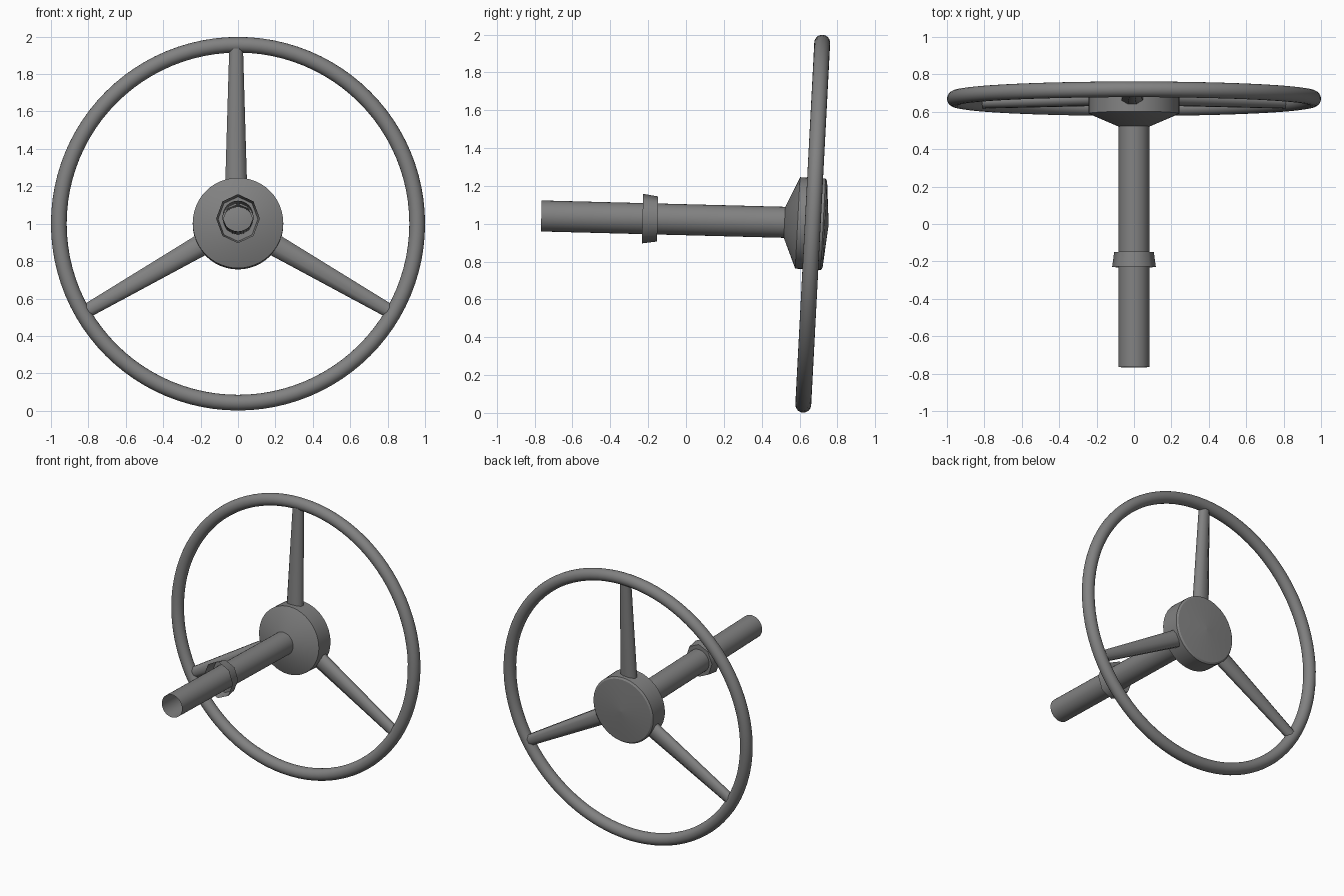
import bpy
from math import radians, sin, cos, pi
from mathutils import Matrix

if "Cube" in bpy.data.objects:
    bpy.data.objects.remove(bpy.data.objects["Cube"])

WHEEL_TILT = radians(3)
COLUMN_TILT = radians(1.5)

# Dark grey finish
dark = bpy.data.materials.new("dark_grey")
dark.diffuse_color = (0.22, 0.22, 0.22, 1)
dark.use_nodes = True
dark.node_tree.nodes["Principled BSDF"].inputs["Base Color"].default_value = dark.diffuse_color


def axis_frame(y, z, tilt):
    """Frame whose local z points toward +y and slightly down."""
    return Matrix.Translation((0, y, z)) @ Matrix.Rotation(-pi / 2 - tilt, 4, 'X')


def finish(ob, matrix, angle=30):
    ob.matrix_world = matrix
    ob.data.materials.append(dark)
    bpy.ops.object.select_all(action='DESELECT')
    ob.select_set(True)
    bpy.context.view_layer.objects.active = ob
    bpy.ops.object.shade_smooth_by_angle(angle=radians(angle))


def loft(name, rings, sides, matrix, cap=False, angle=30, offset=0.0):
    """Skin a stack of elliptical rings (z, rx, ry)."""
    verts, faces = [], []
    for z, rx, ry in rings:
        for i in range(sides):
            a = 2 * pi * (i + offset) / sides
            verts.append((rx * cos(a), ry * sin(a), z))
    for r in range(len(rings) - 1):
        for i in range(sides):
            j = (i + 1) % sides
            faces.append((r * sides + i, r * sides + j,
                          (r + 1) * sides + j, (r + 1) * sides + i))
    if cap:
        faces.append(tuple(reversed(range(sides))))
        faces.append(tuple(range((len(rings) - 1) * sides, len(rings) * sides)))
    mesh = bpy.data.meshes.new(name)
    mesh.from_pydata(verts, [], faces)
    ob = bpy.data.objects.new(name, mesh)
    bpy.context.collection.objects.link(ob)
    finish(ob, matrix, angle)


wheel = axis_frame(0.67, 1.0, WHEEL_TILT)
column = axis_frame(-0.19, 1.026, COLUMN_TILT)

# Rim
bpy.ops.mesh.primitive_torus_add(major_radius=0.958, minor_radius=0.042,
                                 major_segments=96, minor_segments=20)
rim = bpy.context.object
rim.name = "rim"
finish(rim, wheel)

# Hub: cone toward the column, drum, and a shallow pointed cap
loft("hub", [(z, r, r) for z, r in
             [(-0.15, 0.08), (-0.08, 0.242), (0.055, 0.242), (0.064, 0.23), (0.084, 0.003)]],
     48, wheel, cap=True)

# Three tapered spokes, the top one a touch off centre
outward = Matrix.Rotation(pi / 2, 4, 'X')
for k, side in enumerate(("top", "left", "right")):
    turn = Matrix.Rotation(k * 2 * pi / 3, 4, 'Z')
    shift = Matrix.Translation((-0.01, 0, -0.006) if k == 0 else (0, 0, 0.003))
    loft("spoke_" + side, [(0.15, 0.065, 0.038), (0.935, 0.04, 0.033)], 8,
         wheel @ shift @ turn @ outward, cap=True, angle=60, offset=0.5)

# Hollow steering column
loft("column", [(-0.575, 0.082, 0.082), (0.75, 0.082, 0.082)], 32, column)

# Eight-sided flared collar, open toward the front and closed onto the column behind
loft("collar", [(-0.04, 0.117, 0.131), (0.04, 0.106, 0.119), (0.04, 0.078, 0.078)],
     8, column, angle=60)
